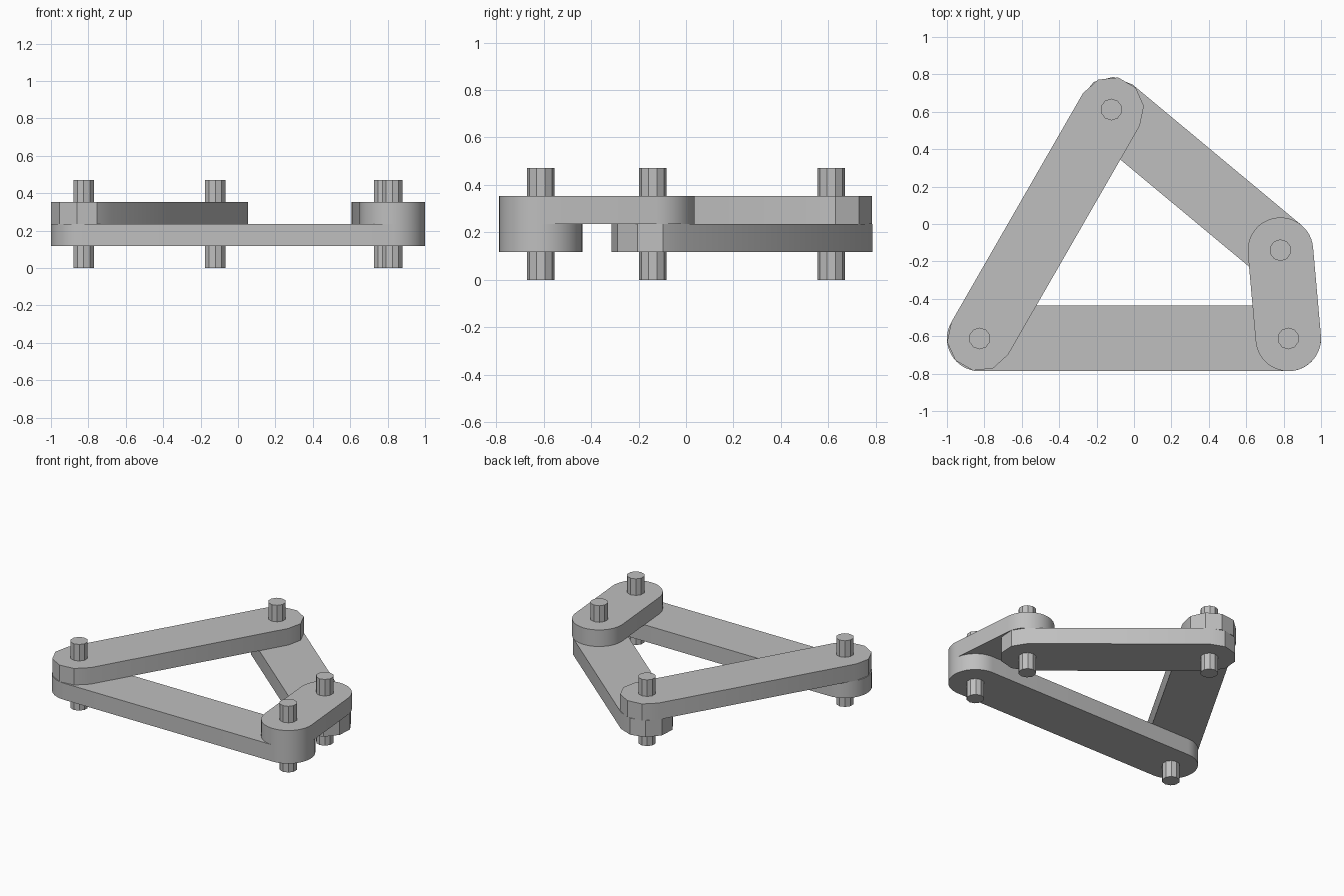
import bpy, bmesh
from math import pi, cos, sin, atan2, radians
from mathutils import Vector

if "Cube" in bpy.data.objects:
    bpy.data.objects.remove(bpy.data.objects["Cube"])

LAYER = 0.118      # thickness of one layer of links
RADIUS = 0.175     # rounded link ends
PIN_RADIUS = 0.058

grey = bpy.data.materials.new("plain grey")
grey.use_nodes = True
grey.diffuse_color = (0.52, 0.52, 0.52, 1)
grey.node_tree.nodes["Principled BSDF"].inputs["Base Color"].default_value = grey.diffuse_color


def prism(name, outline, bottom, top):
    """Extrude a flat outline between two heights."""
    bm = bmesh.new()
    face = bm.faces.new([bm.verts.new((p.x, p.y, bottom)) for p in outline])
    extruded = bmesh.ops.extrude_face_region(bm, geom=[face])["geom"]
    moved = [v for v in extruded if isinstance(v, bmesh.types.BMVert)]
    bmesh.ops.translate(bm, verts=moved, vec=(0, 0, top - bottom))
    bmesh.ops.recalc_face_normals(bm, faces=bm.faces)
    mesh = bpy.data.meshes.new(name)
    bm.to_mesh(mesh)
    bm.free()
    mesh.materials.append(grey)
    obj = bpy.data.objects.new(name, mesh)
    bpy.context.collection.objects.link(obj)
    bpy.ops.object.select_all(action="DESELECT")
    obj.select_set(True)
    bpy.context.view_layer.objects.active = obj
    bpy.ops.object.shade_smooth_by_angle(angle=radians(30))


def arc(centre, radius, start, sweep, steps, closed=False):
    count = steps if closed else steps + 1
    angles = [start + sweep * i / steps for i in range(count)]
    return [centre + Vector((cos(a), sin(a))) * radius for a in angles]


def link(name, a, b, level, steps):
    """Bar with a half-round end about each pivot."""
    d = b - a
    heading = atan2(d.y, d.x)
    outline = arc(b, RADIUS, heading - pi / 2, pi, steps)
    outline += arc(a, RADIUS, heading + pi / 2, pi, steps)
    prism(name, outline, level * LAYER, (level + 1) * LAYER)


# Pivot positions
pivots = {
    "front_right": Vector((-0.825, -0.612)),
    "front_left": Vector((0.825, -0.612)),
    "side_left": Vector((0.783, -0.14)),
    "back": Vector((-0.121, 0.612)),
}

# Lower and upper links: two finely rounded, two coarsely faceted
link("ground_link", pivots["front_right"], pivots["front_left"], 1, 24)
link("coupler_link", pivots["back"], pivots["side_left"], 1, 5)
link("rocker_link", pivots["front_right"], pivots["back"], 2, 5)
link("crank_link", pivots["front_left"], pivots["side_left"], 2, 24)

# Pins through each joint
for name, centre in pivots.items():
    prism(name + "_pin", arc(centre, PIN_RADIUS, pi / 2, 2 * pi, 10, True), 0, 4 * LAYER)
